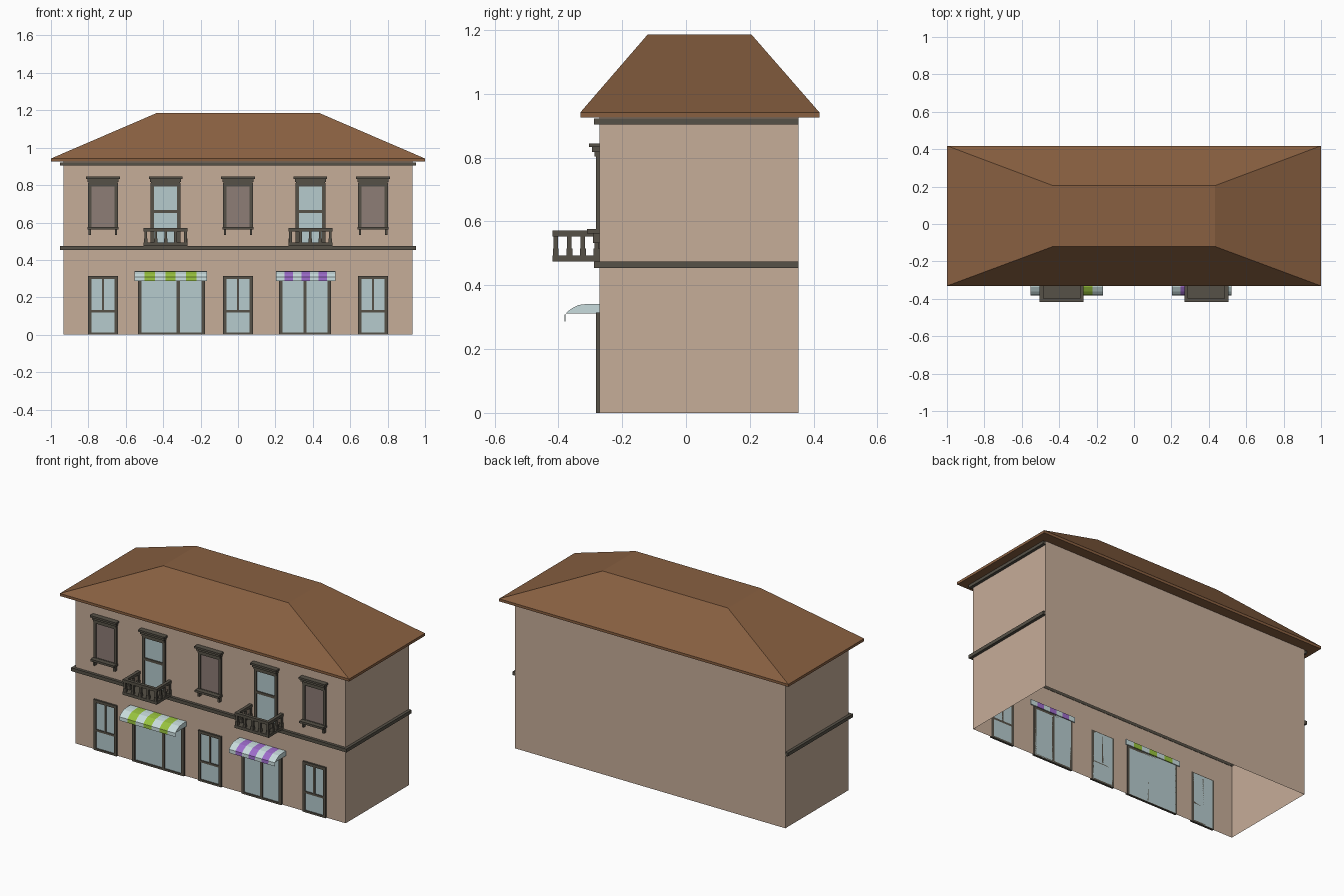
import bpy, bmesh

if "Cube" in bpy.data.objects:
    bpy.data.objects.remove(bpy.data.objects["Cube"])

def mat(name, r, g, b):
    lin = lambda c: (c / 255 / 12.92) if c < 10 else ((c / 255 + 0.055) / 1.055) ** 2.4
    m = bpy.data.materials.new(name)
    m.diffuse_color = (lin(r), lin(g), lin(b), 1)
    m.use_nodes = True
    m.node_tree.nodes["Principled BSDF"].inputs["Base Color"].default_value = m.diffuse_color
    return m

WALL = mat("wall_plaster", 198, 173, 153)
ROOF = mat("roof_brown", 137, 96, 65)
TRIM = mat("dark_trim", 86, 81, 71)
GLASS = mat("glass", 182, 203, 206)
SHUTTER = mat("shutter_brown", 141, 125, 118)
PALE = mat("awning_pale", 200, 220, 221)
GREEN = mat("awning_green", 152, 195, 62)
PURPLE = mat("awning_purple", 157, 108, 203)

X, FRONT, BACK = 0.934, -0.271, 0.353   # wall planes
INNER = FRONT + 0.002                   # parts sink slightly into the wall

def finish(name, bm, mats, recalc=True):
    if recalc:
        bmesh.ops.recalc_face_normals(bm, faces=bm.faces)
    me = bpy.data.meshes.new(name)
    bm.to_mesh(me)
    bm.free()
    for m in mats:
        me.materials.append(m)
    ob = bpy.data.objects.new(name, me)
    bpy.context.collection.objects.link(ob)
    return ob

def add_box(bm, x0, x1, y0, y1, z0, z1):
    vs = bmesh.ops.create_cube(bm, size=1)["verts"]
    for v in vs:
        v.co = (x0 if v.co.x < 0 else x1, y0 if v.co.y < 0 else y1, z0 if v.co.z < 0 else z1)
    return vs

def boxes(name, material, items):
    bm = bmesh.new()
    for it in items:
        add_box(bm, *it)
    return finish(name, bm, [material])

# walls: a shell open at the bottom and under the roof
bm = bmesh.new()
add_box(bm, -X, X, FRONT, BACK, 0, 0.926)
bm.normal_update()
bmesh.ops.delete(bm, geom=[f for f in bm.faces if abs(f.normal.z) > 0.5], context='FACES_ONLY')
finish("walls", bm, [WALL], False)

# hipped roof with flat top and thin eave edge
bm = bmesh.new()
rings = [(1.0, -0.331, 0.418, 0.926), (1.0, -0.331, 0.418, 0.942), (0.433, -0.12, 0.205, 1.186)]
loops = [[bm.verts.new(p) for p in ((-x, a, z), (x, a, z), (x, b, z), (-x, b, z))] for x, a, b, z in rings]
for lo, hi in zip(loops, loops[1:]):
    for i in range(4):
        j = (i + 1) % 4
        bm.faces.new((lo[i], lo[j], hi[j], hi[i]))
bm.faces.new(loops[0][::-1])
bm.faces.new(loops[-1])
finish("roof", bm, [ROOF])

# bands round front and sides
for name, z0, z1 in (("cornice_band", 0.904, 0.922), ("middle_band", 0.454, 0.475)):
    W = X + 0.018
    boxes(name, TRIM, [(-W, W, -0.289, INNER, z0, z1),
                       (-W, -X + 0.002, INNER, BACK, z0, z1),
                       (X - 0.002, W, INNER, BACK, z0, z1)])

def frame(x0, x1, z0, z1, t=0.018, bottom=0.012):
    y = -0.282
    return [(x0, x0 + t, y, INNER, z0, z1), (x1 - t, x1, y, INNER, z0, z1),
            (x0 + t, x1 - t, y, INNER, z1 - t, z1), (x0 + t, x1 - t, y, INNER, z0, z0 + bottom)]

def pane(name, material, x0, x1, z0, z1):
    boxes(name, material, [(x0 + 0.01, x1 - 0.01, FRONT - 0.004, INNER, z0 + 0.005, z1 - 0.005)])

def header(c):
    return [(c - 0.09, c + 0.09, -0.304, INNER, 0.833, 0.845),
            (c - 0.083, c + 0.083, -0.294, INNER, 0.817, 0.833),
            (c - 0.078, c + 0.078, -0.287, INNER, 0.803, 0.817)]

# shuttered windows above, doors below
for c in (-0.722, 0, 0.722):
    a, b = c - 0.08, c + 0.08
    parts = frame(a, b, 0.565, 0.81) + header(c)
    parts.append((a - 0.002, b + 0.002, -0.31, INNER, 0.563, 0.576))                  # sill
    parts += [(c + s - 0.006, c + s + 0.006, -0.292, INNER, 0.532, 0.563) for s in (-0.07, 0.07)]
    boxes("upper_window_frame", TRIM, parts)
    pane("window_shutter", SHUTTER, a, b, 0.565, 0.81)
    boxes("door_frame", TRIM, frame(a, b, 0, 0.315) + [
        (a + 0.018, b - 0.018, -0.28, INNER, 0.118, 0.131),
        (c - 0.006, c + 0.006, -0.28, INNER, 0.131, 0.297)])
    pane("door_glass", GLASS, a, b, 0, 0.315)

# balcony windows and balconies
for c in (-0.387, 0.387):
    a, b = c - 0.08, c + 0.08
    boxes("balcony_window_frame", TRIM, frame(a, b, 0.475, 0.81) + header(c) + [
        (a + 0.018, b - 0.018, -0.281, INNER, 0.652, 0.668)])
    pane("balcony_window_glass", GLASS, a, b, 0.475, 0.81)
    W, F, T = 0.118, -0.418, 0.02
    parts = [(c - W, c + W, F, INNER, 0.475, 0.493),                                   # floor
             (c - W, c + W, F, F + T, 0.553, 0.571)]                                   # rails
    posts = [(c + 0.053 * i, F + 0.01) for i in range(-2, 3)]
    for s in (-1, 1):
        e = sorted((c + s * W, c + s * (W - T)))
        parts.append((e[0], e[1], F + T, INNER, 0.553, 0.571))
        posts += [(c + s * 0.107, F + 0.01 + 0.0425 * i) for i in (1, 2, 3)]
    bm = bmesh.new()
    for p in parts:
        add_box(bm, *p)
    for x, y in posts:                                                                 # balusters
        add_box(bm, x - 0.007, x + 0.007, y - 0.007, y + 0.007, 0.493, 0.553)
        add_box(bm, x - 0.009, x + 0.009, y - 0.009, y + 0.009, 0.493, 0.515)
    finish("balcony", bm, [TRIM])

# shop windows with striped awnings
PROFILE = [(-0.264, 0.342), (-0.305, 0.342), (-0.338, 0.338), (-0.362, 0.325), (-0.38, 0.309),
           (-0.381, 0.287), (-0.378, 0.287), (-0.377, 0.311), (-0.264, 0.311)]
for x0, x1, mid, a0, a1, colour in ((-0.535, -0.177, -0.32, -0.554, -0.167, GREEN),
                                    (0.22, 0.497, 0.358, 0.203, 0.521, PURPLE)):
    boxes("shop_window_frame", TRIM, frame(x0, x1, 0, 0.315) + [
        (mid - 0.009, mid + 0.009, -0.281, INNER, 0.012, 0.297)])
    pane("shop_window_glass", GLASS, x0, x1, 0, 0.315)
    bm = bmesh.new()
    rows = [[bm.verts.new((a0 + (a1 - a0) * i / 7, y, z)) for y, z in PROFILE] for i in range(8)]
    for i in range(7):
        for k in range(len(PROFILE)):
            n = (k + 1) % len(PROFILE)
            bm.faces.new((rows[i][k], rows[i][n], rows[i + 1][n], rows[i + 1][k])).material_index = i % 2
    bm.faces.new(rows[0])
    bm.faces.new(rows[-1][::-1])
    finish("awning", bm, [PALE, colour])
